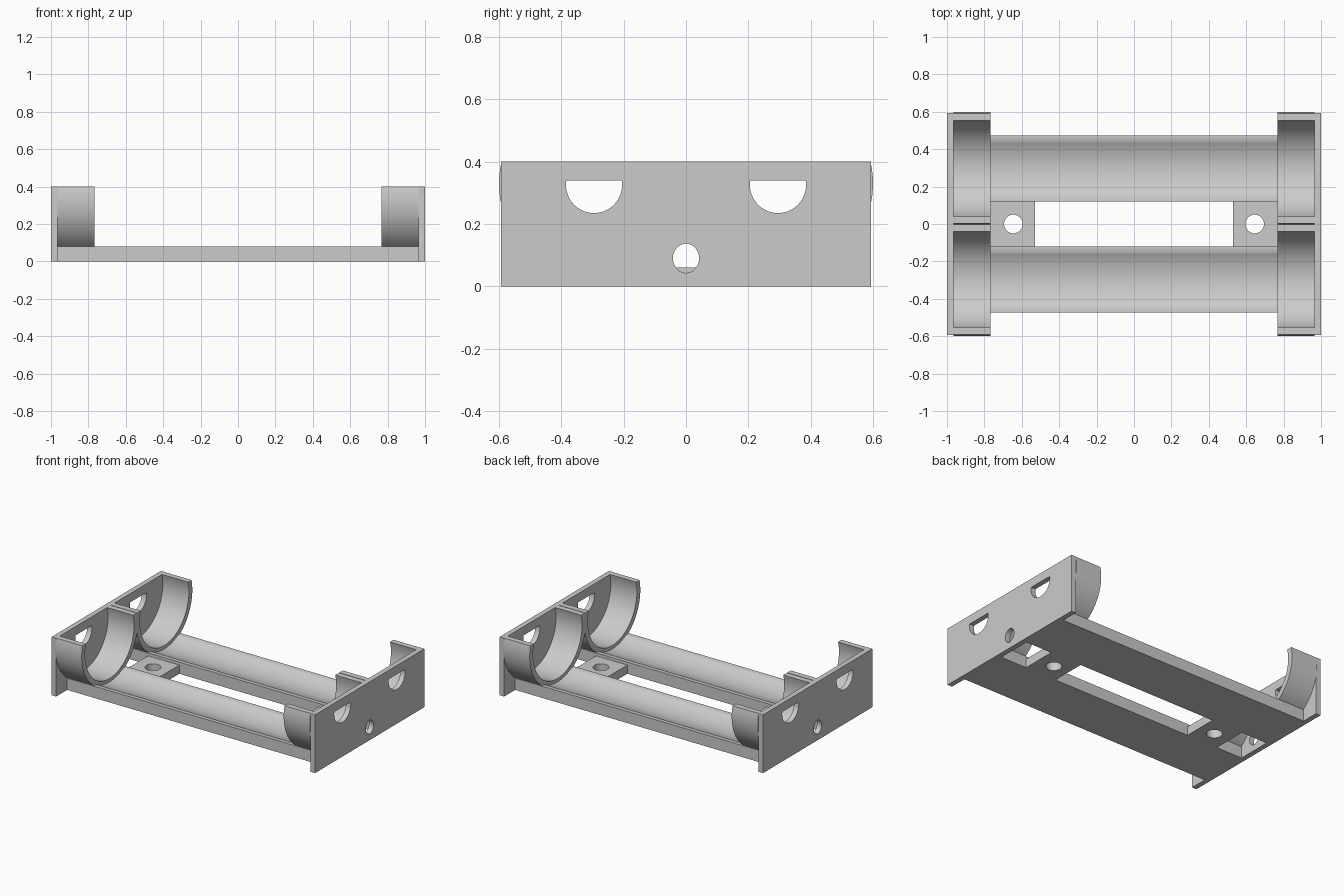
import bpy, bmesh, math

cube = bpy.data.objects.get("Cube")
if cube:
    bpy.data.objects.remove(cube, do_unlink=True)

grey = bpy.data.materials.new("light_grey_plastic")
grey.use_nodes = True
COLOUR = (0.6, 0.6, 0.6, 1)
grey.diffuse_color = COLOUR
grey.node_tree.nodes["Principled BSDF"].inputs["Base Color"].default_value = COLOUR

CELL_Y, CELL_Z = 0.297, 0.33      # axis of each cell
OUTER, INNER, TROUGH = 0.303, 0.266, 0.29
CUP_X, PLATE_X, END_X = 0.767, 0.965, 1.0
TOP, RAIL_TOP, HALF_Y = 0.4, 0.08, 0.593


def arc(radius, level, steps=48):
    """Lower arc of the cell circle, from +y to -y, ending at height level."""
    a = math.asin((level - CELL_Z) / radius)
    start, end = a, -math.pi - a
    return [(CELL_Y + radius * math.cos(t), CELL_Z + radius * math.sin(t))
            for t in (start + (end - start) * i / steps for i in range(steps + 1))]


def circle(y, z, ry, rz, steps=32):
    return [(y + ry * math.cos(2 * math.pi * i / steps),
             z + rz * math.sin(2 * math.pi * i / steps)) for i in range(steps)]


def extrude(name, profile, start, end, axis="X"):
    """Prism from a profile: (y, z) along X or (x, y) along Z."""
    place = (lambda p, d: (d, *p)) if axis == "X" else (lambda p, d: (*p, d))
    bm = bmesh.new()
    face = bm.faces.new([bm.verts.new(place(p, start)) for p in profile])
    grown = bmesh.ops.extrude_face_region(bm, geom=[face])["geom"]
    shift = place((0, 0), end - start)
    bmesh.ops.translate(bm, vec=shift, verts=[v for v in grown if isinstance(v, bmesh.types.BMVert)])
    bmesh.ops.recalc_face_normals(bm, faces=bm.faces)
    mesh = bpy.data.meshes.new(name)
    bm.to_mesh(mesh)
    bm.free()
    mesh.materials.append(grey)
    obj = bpy.data.objects.new(name, mesh)
    bpy.context.collection.objects.link(obj)
    return obj


def activate(obj):
    bpy.ops.object.select_all(action="DESELECT")
    obj.select_set(True)
    bpy.context.view_layer.objects.active = obj


def cut(obj, cutter):
    mod = obj.modifiers.new("cut", "BOOLEAN")
    mod.operation, mod.solver, mod.object = "DIFFERENCE", "EXACT", cutter
    activate(obj)
    bpy.ops.object.modifier_apply(modifier=mod.name)
    bpy.data.objects.remove(cutter, do_unlink=True)


def finish(obj, mirror_x, mirror_y):
    activate(obj)
    bpy.ops.object.shade_smooth_by_angle(angle=math.radians(30))
    if mirror_x or mirror_y:
        mod = obj.modifiers.new("mirror", "MIRROR")
        mod.use_axis = (mirror_x, mirror_y, False)
        mod.use_mirror_merge = False


def box(a, b, c, d):
    return [(a, c), (b, c), (b, d), (a, d)]


# Long rails with a shallow trough for each cell
rail_in, rail_out = CELL_Y - 0.177, CELL_Y + 0.177
rail = extrude("trough_rail",
               [(rail_in, 0), (rail_out, 0), (rail_out, RAIL_TOP)]
               + arc(TROUGH, RAIL_TOP, 24) + [(rail_in, RAIL_TOP)],
               -PLATE_X, PLATE_X)
finish(rail, False, True)

# Open half-round cups holding the cell ends, meeting on the centre line
outer = [(max(y, 0), z) for y, z in arc(OUTER, TOP)]
cup = extrude("cell_cup", outer + arc(INNER, TOP)[::-1], CUP_X, PLATE_X)
finish(cup, True, True)

# End plates with two D-shaped windows and a small cable hole
plate = extrude("end_plate", box(-HALF_Y, HALF_Y, 0, TOP), PLATE_X, END_X)
for side in (-1, 1):
    window = [(y, min(z, 0.34)) for y, z in circle(side * 0.295, 0.325, 0.09, 0.09, 48)]
    window = [p for i, p in enumerate(window)
              if p[1] < 0.34 or window[i - 1][1] < 0.34 or window[(i + 1) % 48][1] < 0.34]
    cut(plate, extrude("window_cutter", window, 0.9, 1.1))
cut(plate, extrude("cable_cutter", circle(0, 0.09, 0.042, 0.047), 0.9, 1.1))
finish(plate, True, False)

# Thin bridges between the rails with screw holes
bridge = extrude("screw_bridge", box(0.53, CUP_X, -rail_in, rail_in), 0, 0.06, "Z")
cut(bridge, extrude("screw_cutter", circle(0.645, 0, 0.05, 0.05), -0.1, 0.2, "Z"))
finish(bridge, True, False)
